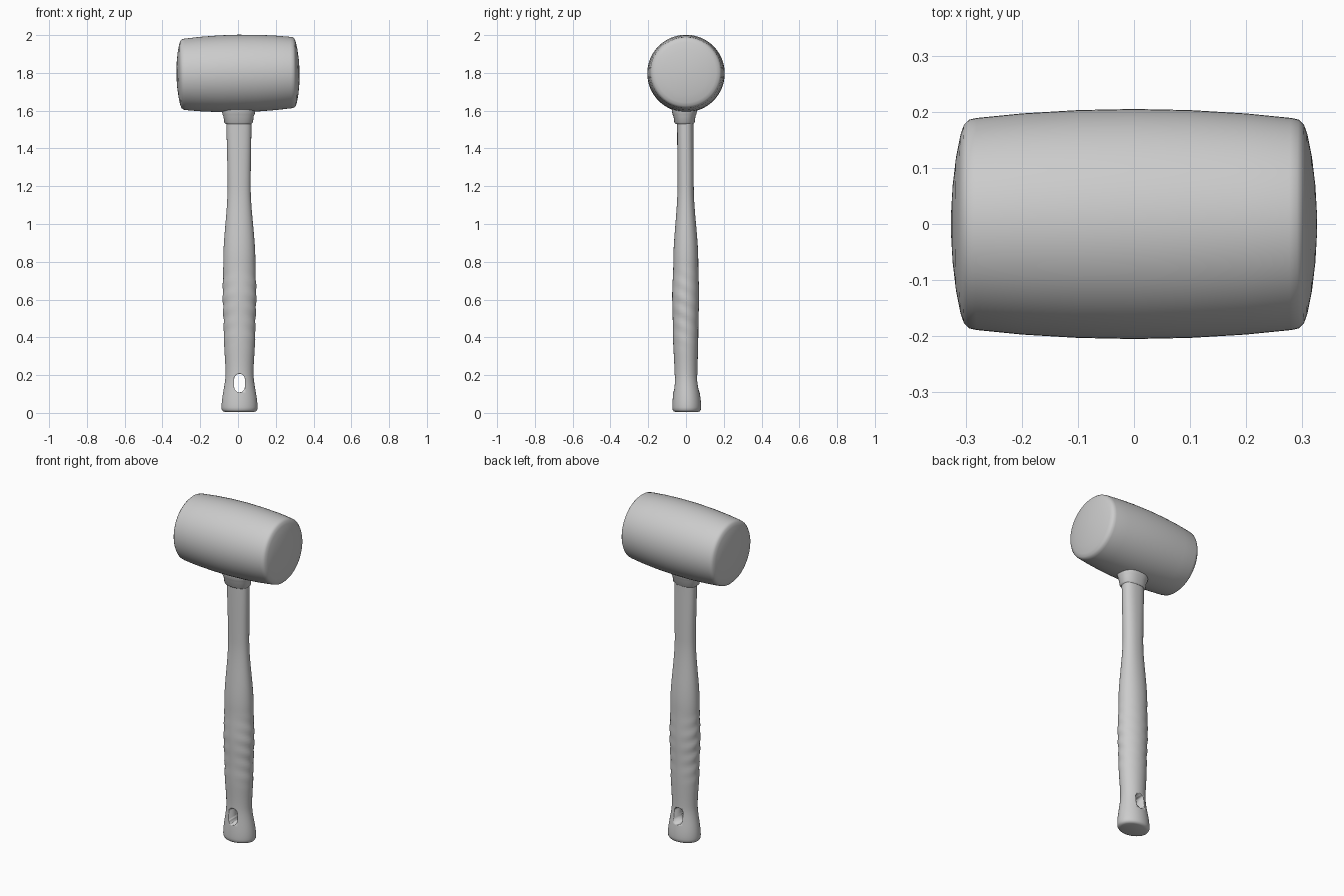
import bpy, bmesh, math
from mathutils import Matrix, Vector

old = bpy.data.objects.get("Cube")
if old:
    bpy.data.objects.remove(old, do_unlink=True)

grey = bpy.data.materials.new("plain_grey")
grey.use_nodes = True
grey.diffuse_color = (0.6, 0.6, 0.6, 1)
grey.node_tree.nodes["Principled BSDF"].inputs["Base Color"].default_value = (0.6, 0.6, 0.6, 1)


def smooth(obj, degrees):
    bpy.ops.object.select_all(action='DESELECT')
    obj.select_set(True)
    bpy.context.view_layer.objects.active = obj
    bpy.ops.object.shade_smooth_by_angle(angle=math.radians(degrees))


def loft(name, rings, degrees=40):
    """Skin a closed solid over a list of equal-length point rings."""
    bm = bmesh.new()
    loops = [[bm.verts.new(p) for p in ring] for ring in rings]
    n = len(loops[0])
    for a, b in zip(loops, loops[1:]):
        for i in range(n):
            j = (i + 1) % n
            bm.faces.new((a[i], a[j], b[j], b[i]))
    bm.faces.new(loops[0])
    bm.faces.new(loops[-1])
    bmesh.ops.recalc_face_normals(bm, faces=bm.faces)
    mesh = bpy.data.meshes.new(name)
    bm.to_mesh(mesh)
    bm.free()
    obj = bpy.data.objects.new(name, mesh)
    bpy.context.collection.objects.link(obj)
    mesh.materials.append(grey)
    smooth(obj, degrees)
    return obj


def oval(z, cx, cy, rx, ry, power=2.0, sides=48):
    """Horizontal superellipse ring."""
    pts = []
    for i in range(sides):
        a = 2 * math.pi * i / sides
        c, s = math.cos(a), math.sin(a)
        pts.append(Vector((cx + rx * math.copysign(abs(c) ** (2 / power), c),
                           cy + ry * math.copysign(abs(s) ** (2 / power), s), z)))
    return pts


def ease(rows, z):
    """Smoothly interpolate the rows (z, values...) at height z."""
    for lo, hi in zip(rows, rows[1:]):
        if z <= hi[0]:
            t = (z - lo[0]) / (hi[0] - lo[0])
            t = t * t * (3 - 2 * t)
            return [a + (b - a) * t for a, b in zip(lo[1:], hi[1:])]
    return rows[-1][1:]


# Barrel head: domed ends, rounded rims and a slight belly
half = [(0.326, 0.02), (0.323, 0.07), (0.317, 0.12), (0.309, 0.16), (0.303, 0.177),
        (0.294, 0.186), (0.28, 0.189), (0.2, 0.197), (0.1, 0.203)]
profile = [(-x, r) for x, r in half] + [(0, 0.205)] + [(x, r) for x, r in reversed(half)]
tilt = Matrix.Translation((0, 0, 1.797)) @ Matrix.Rotation(math.radians(-1), 4, 'Y')
turn = [2 * math.pi * i / 64 for i in range(64)]
loft("mallet_head", [[tilt @ Vector((x, r * math.cos(a), r * math.sin(a))) for a in turn]
                     for x, r in profile])

# Handle: height, centre x, centre y, half width, half depth
shape = [(0.03, 0.008, 0.004, 0.095, 0.076), (0.21, 0.008, 0, 0.074, 0.061),
         (0.42, 0.008, -0.002, 0.084, 0.067), (0.62, 0.008, -0.002, 0.09, 0.071),
         (0.8, 0.007, -0.001, 0.085, 0.066), (1.2, 0.006, -0.002, 0.061, 0.043),
         (1.56, 0.005, -0.004, 0.066, 0.043)]
rings = [oval(0.005, 0.008, 0.004, 0.078, 0.06), oval(0.009, 0.008, 0.004, 0.088, 0.07),
         oval(0.018, 0.008, 0.004, 0.094, 0.075)]
for i in range(103):
    z = 0.03 + 0.015 * i
    cx, cy, rx, ry = ease(shape, z)
    ring = oval(z, cx, cy, rx, ry, 2.0 + 0.5 * max(0, min(1, z - 0.7)))
    # Shallow slanted finger ridges on the grip
    fade = max(0, 1 - ((z - 0.56) / 0.24) ** 2)
    for p in ring:
        side = abs(p.x - cx) / rx
        wave = math.cos(2 * math.pi * (z + 0.5 * p.y) / 0.075)
        k = 1 + 0.025 * fade * side * (wave - 0.5)
        p.x = cx + (p.x - cx) * k
        p.y = cy + (p.y - cy) * k
    rings.append(ring)
handle = loft("handle", rings)

# Hanging hole: a slot cut from front to back
slot = []
for y in (-0.2, 0.2):
    ring = []
    for i in range(32):
        a = 2 * math.pi * (i + 0.5) / 32
        ring.append(Vector((0.008 + 0.028 * math.cos(a), y,
                            0.158 + 0.028 * math.sin(a) + math.copysign(0.021, math.sin(a)))))
    slot.append(ring)
cutter = loft("hole_cutter", slot)
cutter.hide_render = True
cut = handle.modifiers.new("hanging_hole", 'BOOLEAN')
cut.operation = 'DIFFERENCE'
cut.solver = 'EXACT'
cut.object = cutter
smooth(handle, 40)
bpy.ops.object.modifier_apply(modifier=cut.name)
bpy.data.objects.remove(cutter, do_unlink=True)

# Collar under the head
collar = [(1.53, 0.068, 0.048), (1.538, 0.076, 0.054), (1.57, 0.08, 0.058),
          (1.58, 0.085, 0.063), (1.6, 0.089, 0.067), (1.63, 0.093, 0.07)]
loft("collar", [oval(z, 0.003, -0.008, rx, ry, 2.3) for z, rx, ry in collar])
